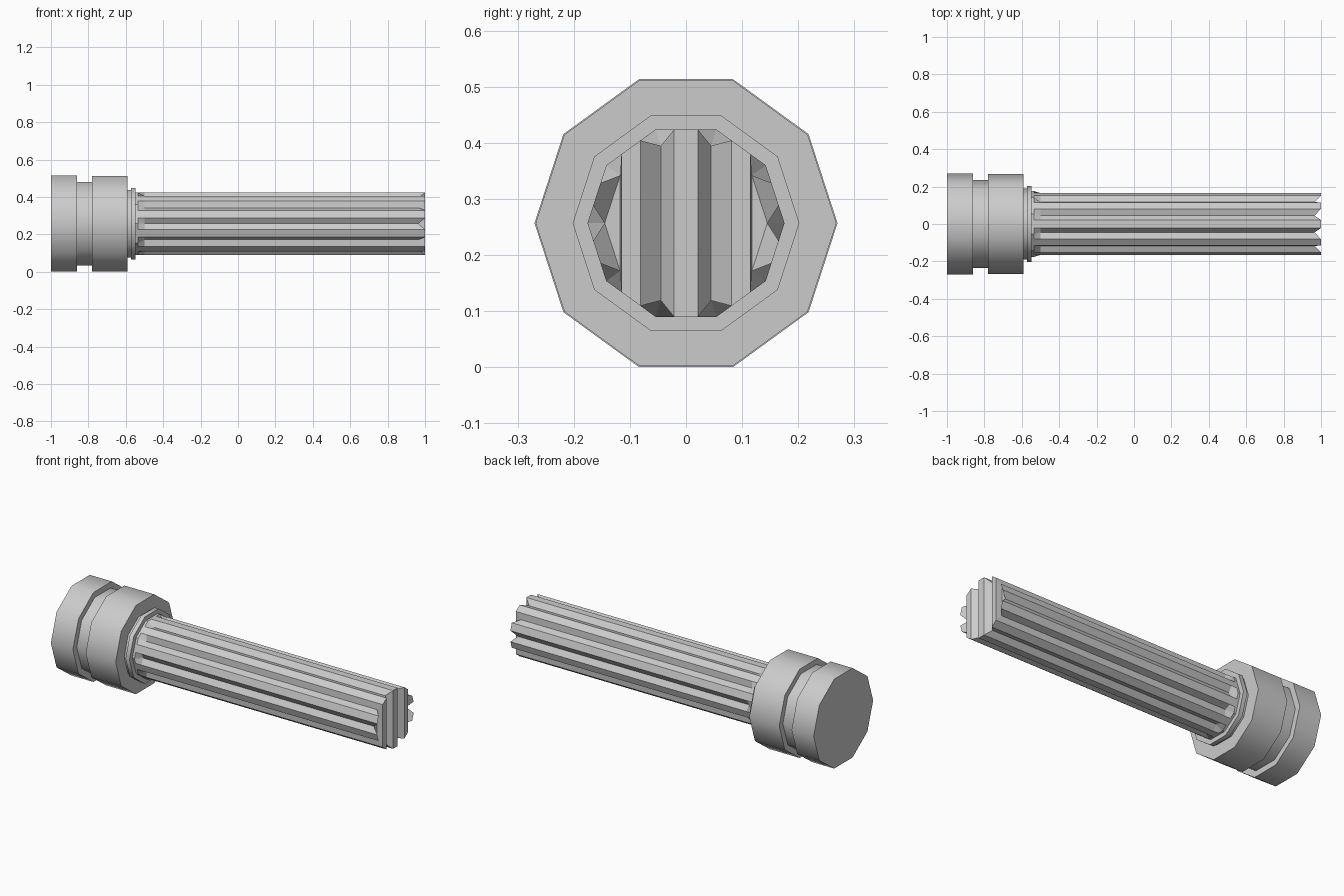
import bpy, bmesh
from math import cos, sin, pi, radians

SIDES = 10
AXIS_Z = 0.257
STEP = 2 * pi / SIDES

cube = bpy.data.objects.get("Cube")
if cube:
    bpy.data.objects.remove(cube, do_unlink=True)

# Single grey material
grey = bpy.data.materials.new("plain grey")
grey.use_nodes = True
colour = (0.6, 0.6, 0.6, 1)
grey.diffuse_color = colour
grey.node_tree.nodes["Principled BSDF"].inputs["Base Color"].default_value = colour


def finish(bm, name, smooth):
    bmesh.ops.recalc_face_normals(bm, faces=bm.faces[:])
    mesh = bpy.data.meshes.new(name)
    bm.to_mesh(mesh)
    bm.free()
    mesh.materials.append(grey)
    obj = bpy.data.objects.new(name, mesh)
    bpy.context.collection.objects.link(obj)
    if smooth:
        bpy.ops.object.select_all(action="DESELECT")
        obj.select_set(True)
        bpy.context.view_layer.objects.active = obj
        bpy.ops.object.shade_smooth_by_angle(angle=radians(40))


def bridge(bm, a, b):
    n = len(a)
    for i in range(n):
        j = (i + 1) % n
        bm.faces.new((a[i], a[j], b[j], b[i]))


# Ten-sided turned head with groove, neck and flange
def turned(name, profile):
    bm = bmesh.new()
    rings = [[bm.verts.new((x, r * cos(k * STEP), AXIS_Z + r * sin(k * STEP)))
              for k in range(SIDES)] for x, r in profile]
    for a, b in zip(rings, rings[1:]):
        bridge(bm, a, b)
    bm.faces.new(rings[0])
    bm.faces.new(rings[-1])
    finish(bm, name, True)


turned("grooved_head", [
    (-1, 0.27), (-0.86, 0.27), (-0.86, 0.235), (-0.78, 0.235),
    (-0.78, 0.268), (-0.59, 0.268), (-0.59, 0.19), (-0.573, 0.19),
    (-0.573, 0.202), (-0.548, 0.202)])


# Splined shaft: flat-topped teeth on the decagon sides, V valleys at its corners
APOTHEM, HALF_TOOTH, VALLEY = 0.167, 0.021, 0.145


def star_ring(bm, x_tooth, x_valley, r_valley):
    ring = []
    for k in range(SIDES):
        a, m = k * STEP, (k + 0.5) * STEP
        ring.append(bm.verts.new((x_valley, r_valley * cos(a), AXIS_Z + r_valley * sin(a))))
        for t in (-HALF_TOOTH, HALF_TOOTH):
            ring.append(bm.verts.new((x_tooth, APOTHEM * cos(m) - t * sin(m),
                                      AXIS_Z + APOTHEM * sin(m) + t * cos(m))))
    return ring


bm = bmesh.new()
corner = APOTHEM / cos(STEP / 2)
rings = [star_ring(bm, -0.548, -0.548, corner),
         star_ring(bm, -0.535, -0.535, corner),
         star_ring(bm, -0.5, -0.5, VALLEY),
         star_ring(bm, 1, 0.965, VALLEY)]
for a, b in zip(rings, rings[1:]):
    bridge(bm, a, b)

# Notched shaft end: upright strips joining mirrored outline points
end = rings[-1]
n = len(end)
half = n // 2
for i in range(3, half - 3):
    bm.faces.new((end[i], end[i + 1], end[n - i - 1], end[n - i]))
for c, s in ((0, 1), (half, -1)):
    def pick(i):
        return end[(c + s * i) % n]
    for tri in ((0, 1, 2), (0, 2, 3), (0, 3, -3), (0, -3, -2), (0, -2, -1)):
        bm.faces.new([pick(i) for i in tri])
finish(bm, "splined_shaft", False)
